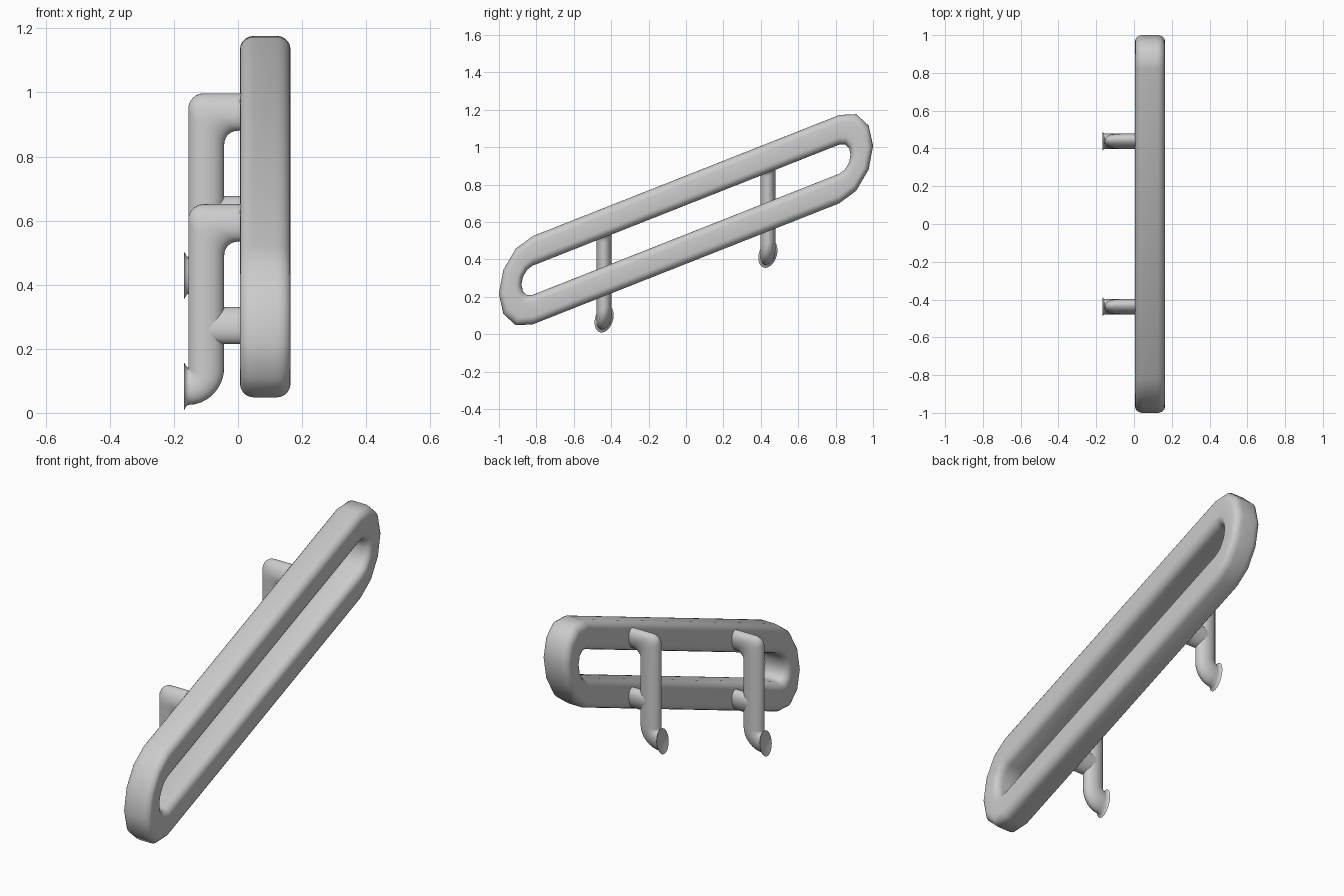
import bpy
from math import sin, cos, pi, radians

if "Cube" in bpy.data.objects:
    bpy.data.objects.remove(bpy.data.objects["Cube"], do_unlink=True)

MID_Z = 0.6125
SLOPE = 0.395      # rise of the rail along y
SQUASH = 0.765     # rail end squash along y
POST_X = -0.099
TUBE_R = 0.056
TUBE_SQUASH = 0.72
UPPER_Z, LOWER_Z = 0.766, 0.446

grey = bpy.data.materials.new("light grey")
grey.use_nodes = True
colour = (0.6, 0.6, 0.6, 1)
grey.diffuse_color = colour
grey.node_tree.nodes["Principled BSDF"].inputs["Base Color"].default_value = colour


def loft(name, rings, closed=False):
    """Skin a list of equal rings, sheared to follow the slope."""
    n = len(rings[0])
    verts = [(x, y, z + SLOPE * y) for ring in rings for x, y, z in ring]
    count = len(rings)
    faces = []
    for i in range(count if closed else count - 1):
        a, b = i * n, (i + 1) % count * n
        for j in range(n):
            k = (j + 1) % n
            faces.append((a + j, a + k, b + k, b + j))
    if not closed:
        faces.append(tuple(range(n))[::-1])
        faces.append(tuple(range((count - 1) * n, count * n)))
    mesh = bpy.data.meshes.new(name)
    mesh.from_pydata(verts, [], faces)
    mesh.materials.append(grey)
    obj = bpy.data.objects.new(name, mesh)
    bpy.context.collection.objects.link(obj)
    bpy.ops.object.select_all(action='DESELECT')
    obj.select_set(True)
    bpy.context.view_layer.objects.active = obj
    bpy.ops.object.mode_set(mode='EDIT')
    bpy.ops.mesh.select_all(action='SELECT')
    bpy.ops.mesh.normals_make_consistent(inside=False)
    bpy.ops.object.mode_set(mode='OBJECT')
    bpy.ops.object.shade_smooth_by_angle(angle=radians(50))
    return obj


# Rail: rounded square section swept round a long slot shape
half, corner, steps = 0.079, 0.042, 5
section = []
for q in range(4):
    sx, sv = [(1, 1), (-1, 1), (-1, -1), (1, -1)][q]
    for s in range(steps + 1):
        a = (q + s / steps) * pi / 2
        section.append((sx * (half - corner) + corner * cos(a),
                        sv * (half - corner) + corner * sin(a)))
rings = []
for end in (1, -1):
    for s in range(7):
        a = -pi / 2 + s * pi / 6
        rings.append([(0.085 + u,
                       end * (0.82 + SQUASH * (0.157 + v) * cos(a)),
                       MID_Z + end * (0.157 + v) * sin(a)) for u, v in section])
loft("handrail", rings, closed=True)

SIDES = 24
angles = [2 * pi * i / SIDES for i in range(SIDES)]


def tube_ring(y, place, r=TUBE_R):
    """Ring whose in-plane offset is mapped to x and z by place(u)."""
    ring = []
    for t in angles:
        x, z = place(r * cos(t))
        ring.append((x, y + TUBE_SQUASH * r * sin(t), z))
    return ring


def bracket(name, y):
    foot_z, bend, bevel = 0.256, 0.058, 0.045
    foot_x = POST_X - bend
    rings = []
    # Dished flare at the foot
    for x, r in [(-0.156, 0.015), (-0.160, 0.045), (-0.168, 0.071), (-0.162, 0.061)]:
        rings.append(tube_ring(y, lambda u: (x, foot_z - u), r))
    # Lower elbow
    for s in range(9):
        a = pi / 2 * (1 - s / 8)
        rings.append(tube_ring(y, lambda u: (foot_x + (bend + u) * cos(a),
                                             foot_z + bend - (bend + u) * sin(a))))
    # Upper mitred corner with rounded edge
    for s in range(7):
        a = pi / 2 * s / 6
        rings.append(tube_ring(y, lambda u: (POST_X + u + bevel * (1 - cos(a)),
                                             UPPER_Z - u - bevel * (1 - sin(a)))))
    rings.append(tube_ring(y, lambda u: (0.012, UPPER_Z - u)))
    loft(name + "_post", rings)
    # Lower arm joining the post to the rail
    loft(name + "_lower_arm", [tube_ring(y, lambda u: (x, LOWER_Z - u))
                               for x in (POST_X, 0.012)])


bracket("front_bracket", -0.438)
bracket("back_bracket", 0.438)
